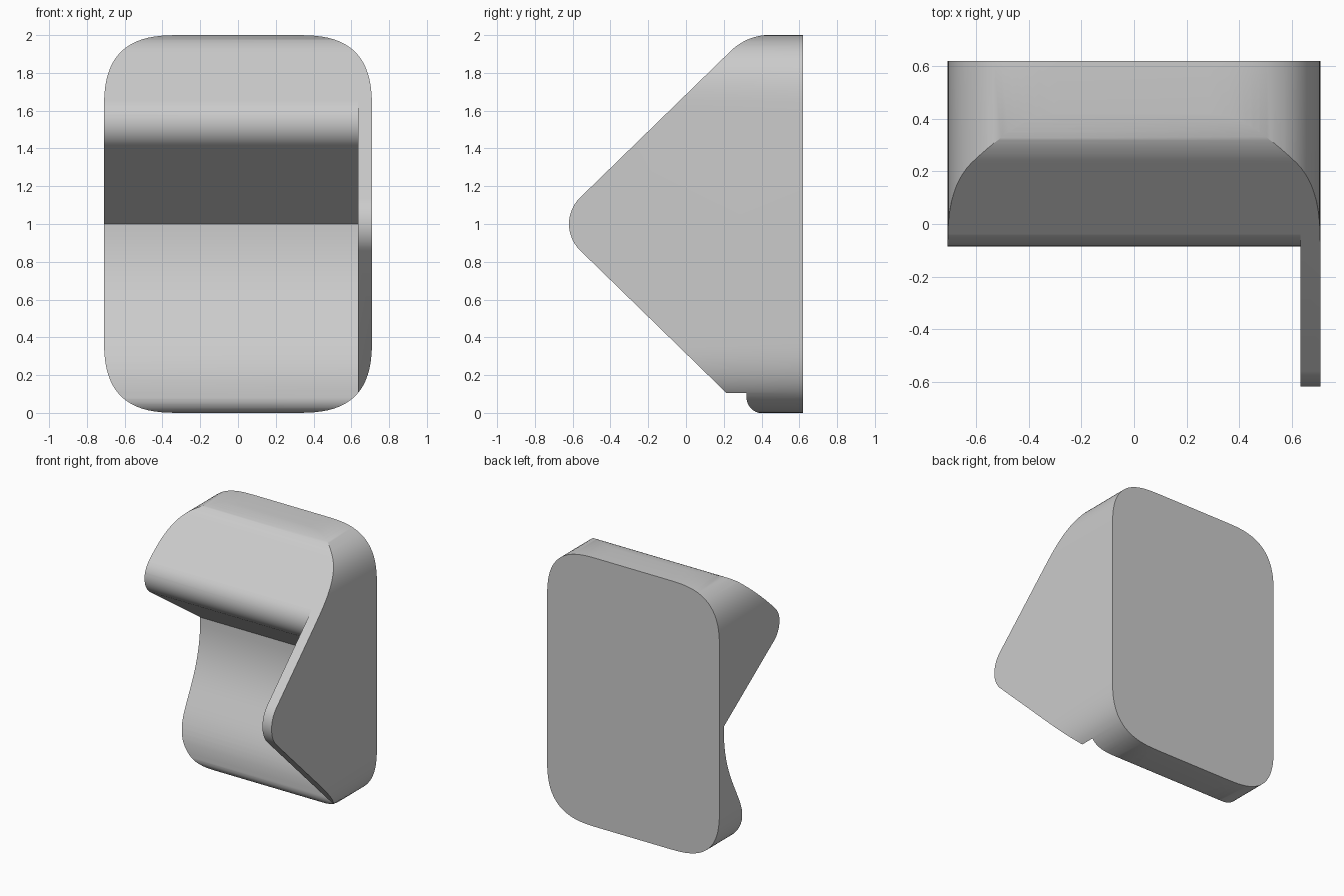
import bpy, bmesh, math
from mathutils import Vector
from mathutils.geometry import interpolate_bezier

if "Cube" in bpy.data.objects:
    bpy.data.objects.remove(bpy.data.objects["Cube"], do_unlink=True)

HALF_W, BACK, WALL_X = 0.71, 0.62, 0.635


def fillet(a, p, b, t, steps=14):
    """Circular arc rounding corner p between a and b, with tangent length t."""
    a, p, b = Vector(a), Vector(p), Vector(b)
    da, db = (a - p).normalized(), (b - p).normalized()
    half = da.angle(db) / 2
    centre = p + (da + db).normalized() * t / math.cos(half)
    start, end = p + da * t - centre, p + db * t - centre
    turn, r = start.angle(end), start.length
    arc = []
    for i in range(steps + 1):
        f = i / steps
        w0 = math.sin((1 - f) * turn) / math.sin(turn)
        w1 = math.sin(f * turn) / math.sin(turn)
        arc.append(tuple(centre + start * w0 + end * w1))
    return arc


def bezier(a, ha, hb, b, steps=24):
    pts = interpolate_bezier(*[Vector((*p, 0)) for p in (a, ha, hb, b)], steps)
    return [(p.x, p.y) for p in pts]


def prism(name, points, to_3d, lo, hi):
    """Extrude a closed 2D outline between two depths."""
    bm = bmesh.new()
    rings = [[bm.verts.new(to_3d(p, d)) for p in points] for d in (lo, hi)]
    bm.faces.new(rings[0])
    bm.faces.new(rings[1])
    n = len(points)
    for i in range(n):
        j = (i + 1) % n
        bm.faces.new((rings[0][i], rings[0][j], rings[1][j], rings[1][i]))
    bmesh.ops.recalc_face_normals(bm, faces=bm.faces)
    mesh = bpy.data.meshes.new(name)
    bm.to_mesh(mesh)
    bm.free()
    obj = bpy.data.objects.new(name, mesh)
    bpy.context.collection.objects.link(obj)
    return obj


def cut(target, cutter, operation):
    mod = target.modifiers.new(cutter.name, 'BOOLEAN')
    mod.object, mod.operation, mod.solver = cutter, operation, 'EXACT'
    bpy.context.view_layer.objects.active = target
    bpy.ops.object.modifier_apply(modifier=mod.name)
    bpy.data.objects.remove(cutter, do_unlink=True)


def side(p, d):
    return (d, p[0], p[1])


def front(p, d):
    return (p[0], d, p[1])


# Wedge-shaped housing, seen from the side as (y, z)
nose, shoulder, foot = (-0.704, 1), (0.324, 2.001), (0.425, -0.1)
wedge = (fillet(foot, nose, shoulder, 0.2)
         + fillet(nose, shoulder, (0.8, 2.001), 0.12)
         + [(0.8, 2.001), (0.8, -0.1), foot])
housing = prism("housing", wedge, side, -0.9, 0.9)

# Rounded-square outline, seen from the front as (x, z)
R, POWER, STEPS = 0.42, 2.9, 20
outline = []
for sx, sz in ((1, 1), (-1, 1), (-1, -1), (1, -1)):
    corner = []
    for i in range(STEPS + 1):
        a = math.pi / 2 * i / STEPS
        u, v = max(math.cos(a), 0) ** (2 / POWER), math.sin(a) ** (2 / POWER)
        corner.append((sx * (HALF_W - R + R * u), 1 + sz * (1 - R + R * v)))
    outline += corner if sx * sz > 0 else corner[::-1]
cut(housing, prism("outline_cutter", outline, front, -1, BACK), 'INTERSECT')

# Recess under the hood, leaving one side wall and a swept lower lip
lip, throat = (-0.171, 1.519), (0.57, 1)
recess = ([(-1, 1.75)]
          + fillet(shoulder, lip, throat, 0.184)
          + bezier(throat, (0.575, 0.55), (0.32, 0.42), (0.32, 0.12))
          + fillet((0.32, 1), (0.32, -0.002), (1, -0.002), 0.085)
          + [(0.5, -0.002), (0.5, -0.2), (-1, -0.2)])
cut(housing, prism("recess_cutter", recess, side, -1, WALL_X), 'DIFFERENCE')

# Single plain grey finish
grey = bpy.data.materials.new("light_grey")
grey.use_nodes = True
colour = (0.6, 0.6, 0.6, 1)
grey.diffuse_color = colour
grey.node_tree.nodes["Principled BSDF"].inputs["Base Color"].default_value = colour
housing.data.materials.clear()
housing.data.materials.append(grey)

bpy.ops.object.select_all(action='DESELECT')
housing.select_set(True)
bpy.context.view_layer.objects.active = housing
bpy.ops.object.shade_smooth_by_angle(angle=math.radians(30))
